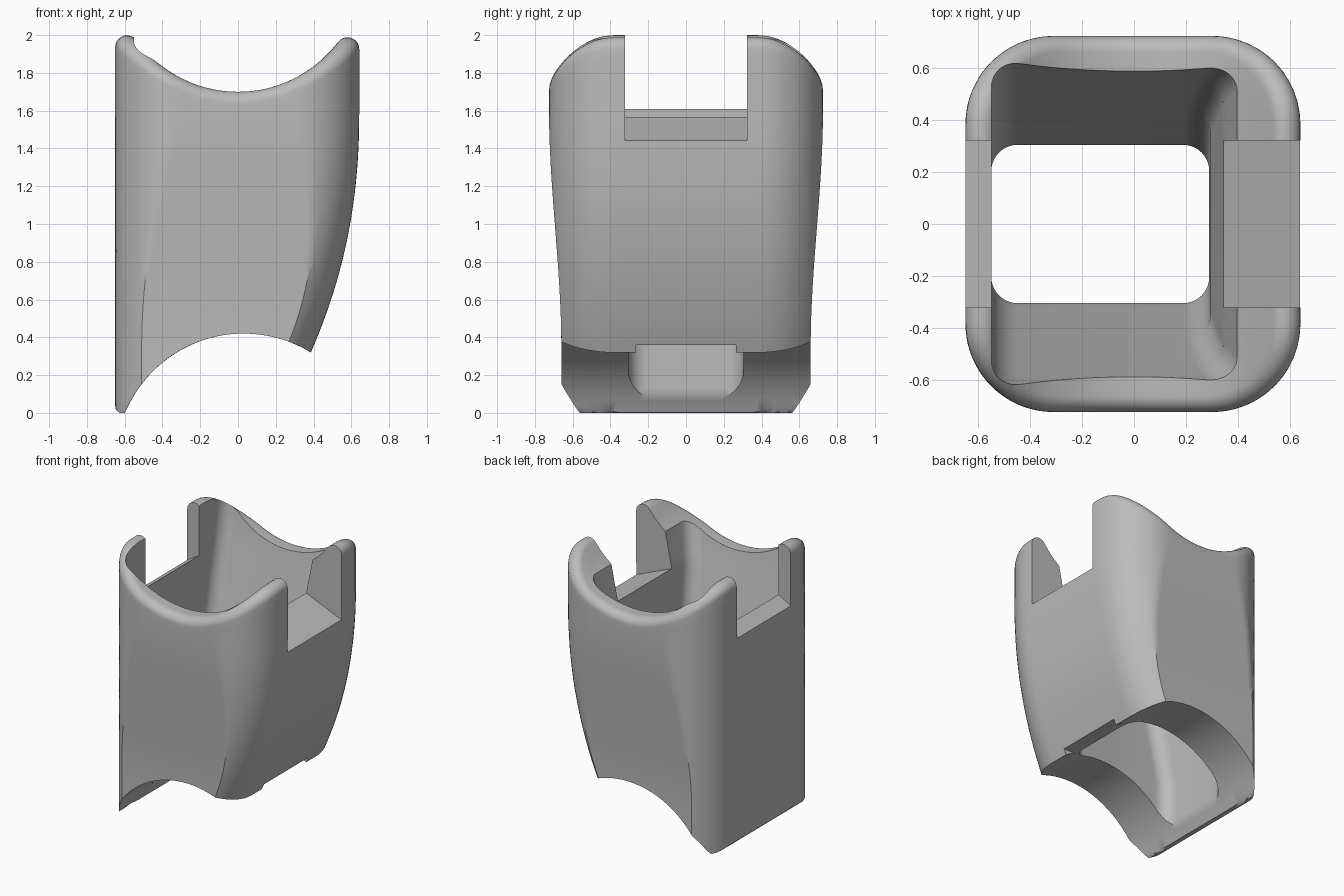
import bpy, bmesh, math
from mathutils import Vector

cube = bpy.data.objects.get("Cube")
if cube:
    bpy.data.objects.remove(cube, do_unlink=True)

LIP = 0.062                      # radius of the rounded rim
ARCH_Z, ARCH_R = 2.365, 0.665    # cylinder that scoops out the top
CORNER, DEPTH = 0.34, 0.725      # outer corner radius and greatest half depth


def lerp(a, b, t):
    return a + (b - a) * t


def table(points, z):
    """Linear interpolation through (z, value) pairs."""
    for (z0, a), (z1, b) in zip(points, points[1:]):
        if z <= z1:
            return lerp(a, b, max(0.0, (z - z0) / (z1 - z0)))
    return points[-1][1]


def saddle(x, radius=ARCH_R):
    return ARCH_Z - math.sqrt(radius ** 2 - x * x)


# Arched cut at the bottom, with a rounded foot on the long side
def low(x):
    if x < -0.615:
        return 0.035 - math.sqrt(max(0, 0.035 ** 2 - (x + 0.615) ** 2))
    return max(0.0, math.sqrt(max(0, 0.68 ** 2 - (x - 0.03) ** 2)) - 0.26)


def right_side(z):
    return 0.642 - 0.149 * max(0, 1.6 - z) ** 2.2


def half_depth(z):
    t = max(0.0, min(1.0, (z - 0.35) / 1.25))
    return DEPTH - 0.065 * (1 - t * t * (3 - 2 * t))


# Columns: (is_corner, x side, y side, fraction); flat sides join the corners
def make_columns(steps=12, along_x=28, along_y=14):
    cols = []
    for sx, sy in ((1, -1), (1, 1), (-1, 1), (-1, -1)):
        arc = [(True, sx, sy, i / steps) for i in range(steps + 1)]
        if sx == sy:
            side = [(False, 0, sy, -sy * lerp(-1, 1, i / along_x)) for i in range(1, along_x)]
            cols += arc + side
        else:
            side = [(False, sx, 0, sx * lerp(-1, 1, i / along_y)) for i in range(1, along_y)]
            cols += arc[::-1] + side
    return cols


# Outer wall: round corners, trimmed front and back by the tapering depth
def outer(col, z, inset=0.0):
    corner, sx, sy, f = col
    right, depth, r = right_side(z), half_depth(z), CORNER - inset
    cy = DEPTH - CORNER
    trim = math.asin(min(1.0, (depth - cy) / CORNER))
    mid, half = (right - 0.65) / 2, (right + 0.65) / 2 - CORNER
    if corner:
        a = f * trim
        n = Vector((sx * math.cos(a), sy * math.sin(a), 0))
        return mid + sx * half + r * n.x, sy * cy + r * n.y, n
    if sx:
        return mid + sx * (half + r), f * cy, Vector((sx, 0, 0))
    return mid + f * (half + r * math.cos(trim)), sy * (depth - inset), Vector((0, sy, 0))


def ball_centre(col, z):
    x, y, n = outer(col, z, LIP)
    return Vector((x, y, saddle(x, ARCH_R + LIP))), n


# One column: bottom centre, out along the arch, up the wall, over the rim, in to the top
def profile(col):
    z = 0.5
    for _ in range(20):
        z = low(outer(col, z)[0])
    z_low = z
    z = 1.8
    for _ in range(20):
        z = ball_centre(col, z)[0].z
    z_top = z
    x0, y0, _ = outer(col, z_low)
    pts = []
    for j in range(1, 14):
        t = 1 - (1 - j / 14) ** 2
        pts.append((x0 * t, y0 * t, low(x0 * t)))
    for j in range(31):
        z = lerp(z_low, z_top, j / 30)
        x, y, _ = outer(col, z)
        pts.append((x, y, z))
    centre, n = ball_centre(col, z_top)
    up = Vector((-centre.x, 0, ARCH_Z - centre.z)).normalized()
    for j in range(1, 11):
        pts.append(centre + n.slerp(up, j / 10) * LIP)
    x1, y1, _ = pts[-1]
    for j in range(1, 12):
        t = 1 - j / 12
        pts.append((x1 * t, y1 * t, saddle(x1 * t)))
    return pts


def finish(name, bm):
    bmesh.ops.recalc_face_normals(bm, faces=bm.faces)
    mesh = bpy.data.meshes.new(name)
    bm.to_mesh(mesh)
    bm.free()
    obj = bpy.data.objects.new(name, mesh)
    bpy.context.collection.objects.link(obj)
    return obj


def skin(bm, columns):
    """Quads between neighbouring columns, around a closed ring."""
    grid = [[bm.verts.new(p) for p in c] for c in columns]
    for a, b in zip(grid, grid[1:] + grid[:1]):
        for j in range(len(a) - 1):
            bm.faces.new((a[j], b[j], b[j + 1], a[j + 1]))
    return grid


# Solid outer body
bm = bmesh.new()
grid = skin(bm, [profile(c) for c in make_columns()])
for end, z in ((0, low(0)), (-1, saddle(0))):
    hub = bm.verts.new((0, 0, z))
    for a, b in zip(grid, grid[1:] + grid[:1]):
        bm.faces.new((a[end], b[end], hub))
body = finish("sleeve_body", bm)


# Tapering cavity
def cavity_column(sx, sy, a, r=0.1):
    pts = []
    for j in range(41):
        z = lerp(-0.1, 2.2, j / 40)
        right = table([(0.42, 0.29), (1.05, 0.295), (1.57, 0.345), (1.85, 0.402)], z)
        depth = table([(0.42, 0.305), (1.7, 0.59), (1.9, 0.625)], z)
        side = right - r if sx > 0 else -0.55 + r
        pts.append((side + r * math.cos(a), sy * (depth - r) + r * math.sin(a), z))
    return pts


bm = bmesh.new()
columns = []
for k, (sx, sy) in enumerate(((1, 1), (-1, 1), (-1, -1), (1, -1))):
    columns += [cavity_column(sx, sy, (k + i / 10) * math.pi / 2) for i in range(11)]
grid = skin(bm, columns)
for end in (0, -1):
    bm.faces.new([c[end] for c in grid])
cavity = finish("cavity_cutter", bm)


# Square notches with sloping floors, and the gap under the short wall
def block(bm, xs, half, floors, top):
    verts = bmesh.ops.create_cube(bm, size=2)["verts"]
    for v in verts:
        i = int(v.co.x > 0)
        v.co = (xs[i], v.co.y * half, top if v.co.z > 0 else floors[i])


bm = bmesh.new()
block(bm, (0.2, 0.8), 0.322, (1.627, 1.375), 2.3)
block(bm, (-0.8, -0.4), 0.322, (1.46, 1.70), 2.3)
block(bm, (0.2, 0.5), 0.265, (-0.1, -0.1), 0.36)
notches = finish("notch_cutter", bm)

# Plain grey material
grey = bpy.data.materials.new("plain_grey")
grey.use_nodes = True
grey.diffuse_color = (0.5, 0.5, 0.5, 1)
grey.node_tree.nodes["Principled BSDF"].inputs["Base Color"].default_value = (0.5, 0.5, 0.5, 1)
body.data.materials.append(grey)

# Cut the body
bpy.ops.object.select_all(action="DESELECT")
body.select_set(True)
bpy.context.view_layer.objects.active = body
for cutter in (cavity, notches):
    cutter.hide_render = True
    cut = body.modifiers.new(cutter.name, "BOOLEAN")
    cut.operation = "DIFFERENCE"
    cut.solver = "EXACT"
    cut.object = cutter
    bpy.ops.object.modifier_apply(modifier=cut.name)
    bpy.data.objects.remove(cutter, do_unlink=True)
bpy.ops.object.shade_smooth_by_angle(angle=math.radians(33))
